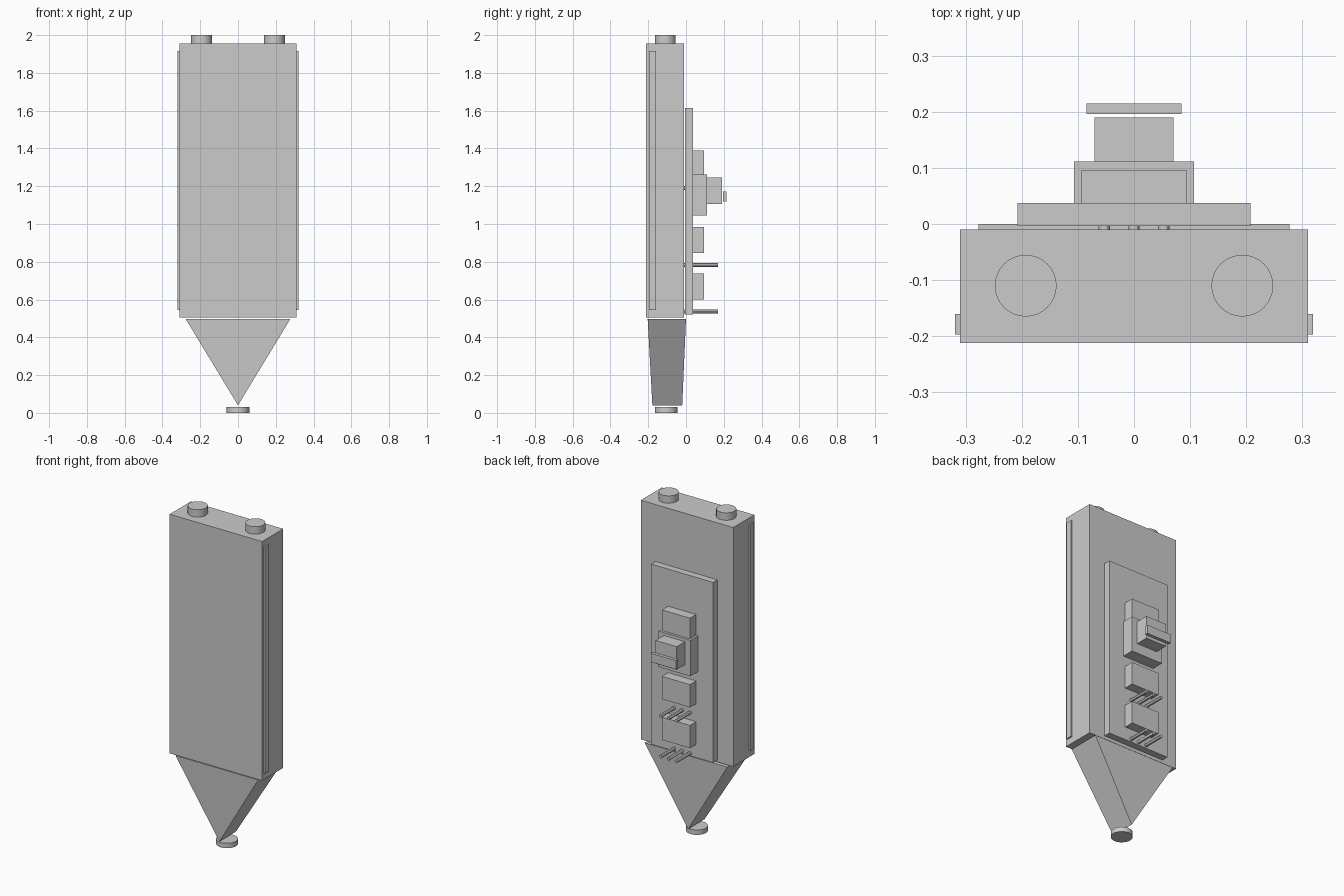
import bpy
import bmesh
from mathutils import Matrix

cube = bpy.data.objects.get("Cube")
if cube:
    bpy.data.objects.remove(cube, do_unlink=True)


def add_object(name, bm):
    mesh = bpy.data.meshes.new(name)
    bmesh.ops.recalc_face_normals(bm, faces=bm.faces[:])
    bm.to_mesh(mesh)
    bm.free()
    obj = bpy.data.objects.new(name, mesh)
    bpy.context.collection.objects.link(obj)
    return obj


def box(name, xs, ys, zs):
    """Box spanning the given (min, max) range on each axis."""
    bm = bmesh.new()
    bmesh.ops.create_cube(bm, size=1)
    for v in bm.verts:
        for axis, (low, high) in enumerate((xs, ys, zs)):
            v.co[axis] = low if v.co[axis] < 0 else high
    return add_object(name, bm)


def cylinder(name, center, radius, depth, axis="Z", sides=32):
    bm = bmesh.new()
    turn = Matrix.Rotation(1.5707963, 4, "X") if axis == "Y" else Matrix()
    bmesh.ops.create_cone(bm, cap_ends=True, segments=sides, radius1=radius,
                          radius2=radius, depth=depth,
                          matrix=Matrix.Translation(center) @ turn)
    obj = add_object(name, bm)
    bpy.ops.object.select_all(action="DESELECT")
    obj.select_set(True)
    bpy.context.view_layer.objects.active = obj
    bpy.ops.object.shade_smooth_by_angle()
    return obj


def rear_box(name, half_width, ys, zs):
    return box(name, (-half_width, half_width), ys, zs)


# Main case with side rails and top buttons
rear_box("case", 0.31, (-0.212, -0.01), (0.505, 1.955))
for side, label in ((1, "left"), (-1, "right")):
    rail_x = sorted((side * 0.305, side * 0.319))
    box(label + "_side_rail", rail_x, (-0.197, -0.16), (0.545, 1.915))
    cylinder(label + "_top_button", (side * 0.193, -0.11, 1.975), 0.055, 0.05)

# Tapered tip: a rectangle narrowing to a single ridge
bm = bmesh.new()
top = [bm.verts.new((x, y, 0.497)) for x, y in
       ((-0.277, -0.203), (0.277, -0.203), (0.277, 0), (-0.277, 0))]
front, back = [bm.verts.new((0, y, 0.04)) for y in (-0.178, -0.02)]
for face in (top, (top[0], front, top[1]), (top[2], back, top[3]),
             (top[1], front, back, top[2]), (top[3], back, front, top[0])):
    bm.faces.new(face)
add_object("tapered_tip", bm)
cylinder("tip_sensor", (0, -0.105, 0.015), 0.06, 0.03)

# Rear circuit board and its components
rear_box("circuit_board", 0.208, (-0.004, 0.037), (0.52, 1.613))
for i, z in enumerate((0.6, 0.847, 1.25)):
    rear_box(f"chip_{i + 1}", 0.094, (0.03, 0.096), (z, z + 0.138))
rear_box("connector_base", 0.107, (0.03, 0.111), (1.045, 1.263))
rear_box("connector_body", 0.07, (0.105, 0.19), (1.105, 1.245))
rear_box("connector_plate", 0.085, (0.196, 0.215), (1.12, 1.173))

# Rows of three pins passing through the board
for row, z in enumerate((0.537, 0.783, 1.19)):
    for column in (-1, 0, 1):
        cylinder(f"pin_{row + 1}_{column + 2}", (column * 0.053, 0.08, z),
                 0.01, 0.18, axis="Y", sides=12)
